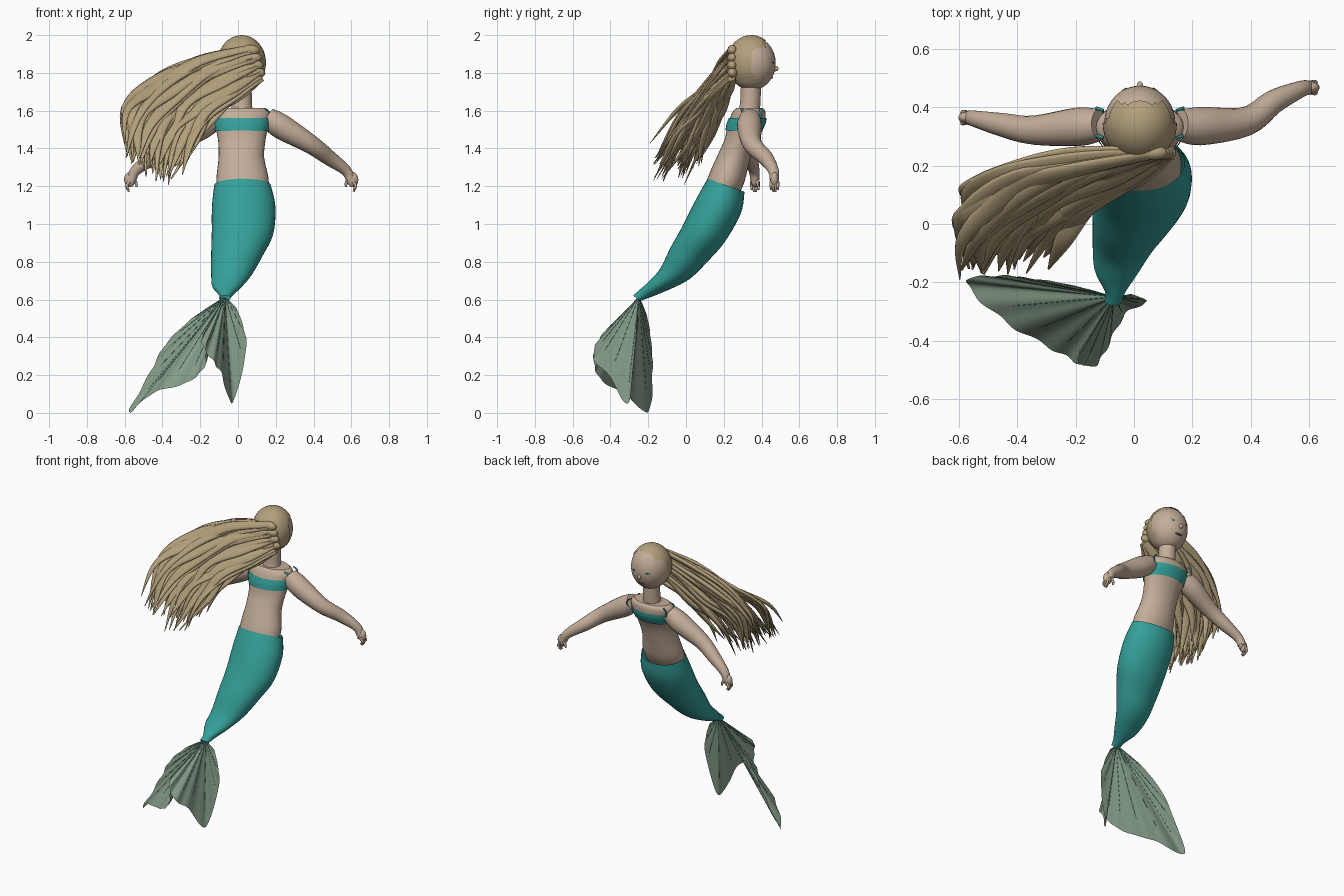
import bpy, bmesh, random
from math import sin, cos, pi
from mathutils import Vector as V

if "Cube" in bpy.data.objects:
    bpy.data.objects.remove(bpy.data.objects["Cube"])

random.seed(4)


def material(name, *rgba):
    m = bpy.data.materials.new(name)
    m.diffuse_color = rgba
    m.use_nodes = True
    m.node_tree.nodes["Principled BSDF"].inputs["Base Color"].default_value = m.diffuse_color
    return m


SKIN = material("skin", .55, .42, .32, 1)
HAIR = material("hair", .45, .35, .2, 1)
TEAL = material("teal", .035, .35, .32, 1)
FIN = material("fin", .24, .34, .25, .65)
RIB = material("fin_ray", .05, .2, .17, 1)
DARK = material("lips", .25, .1, .09, 1)


def spline(rows, k=5):
    """Catmull-Rom interpolation of rows of numbers."""
    p = [rows[0]] + list(rows) + [rows[-1]]
    out = []
    for i in range(1, len(p) - 2):
        for j in range(k):
            t = j / k
            out.append([.5 * (2*b + (c-a)*t + (2*a-5*b+4*c-d)*t*t + (3*b-a-3*c+d)*t**3)
                        for a, b, c, d in zip(*p[i-1:i+3])])
    return out + [list(rows[-1])]


def add_mesh(name, verts, faces, mat):
    me = bpy.data.meshes.new(name)
    me.from_pydata(verts, [], faces)
    me.materials.append(mat)
    for f in me.polygons:
        f.use_smooth = len(f.vertices) < 5
    ob = bpy.data.objects.new(name, me)
    bpy.context.collection.objects.link(ob)
    return ob


def skin_rings(name, rings, mat, caps=True):
    n = len(rings[0])
    faces = [(i*n+j, i*n+(j+1) % n, (i+1)*n+(j+1) % n, (i+1)*n+j)
             for i in range(len(rings)-1) for j in range(n)]
    if caps:
        faces += [tuple(range(n))[::-1], tuple(range((len(rings)-1)*n, len(rings)*n))]
    return add_mesh(name, [v for r in rings for v in r], faces, mat)


def loft(name, rows, mat, n=32, caps=True, k=5):
    """Rows: centre x, y, z, half width in x, depth half-vector y, z."""
    rings = [[(x + hx*cos(2*pi*j/n), y + vy*sin(2*pi*j/n), z + vz*sin(2*pi*j/n)) for j in range(n)]
             for x, y, z, hx, vy, vz in spline(rows, k)]
    return skin_rings(name, rings, mat, caps)


def tube(name, rows, mat, n=12, normal=(0, -1, .3), k=4):
    """Rows: x, y, z, width, thickness; swept along the path."""
    rows = spline(rows, k)
    pts = [V(r[:3]) for r in rows]
    rings = []
    for i, r in enumerate(rows):
        t = (pts[min(i+1, len(pts)-1)] - pts[max(i-1, 0)]).normalized()
        u = t.cross(V(normal)).normalized()
        v = u.cross(t)
        rings.append([pts[i] + u*r[3]*cos(2*pi*j/n) + v*r[4]*sin(2*pi*j/n) for j in range(n)])
    return skin_rings(name, rings, mat)


def ball(name, c, r, mat, keep=None, seg=40):
    bm = bmesh.new()
    bmesh.ops.create_uvsphere(bm, u_segments=seg, v_segments=seg*5//8, radius=1)
    for v in bm.verts:
        v.co = V([c[i] + v.co[i]*r[i] for i in range(3)])
    if keep:
        bmesh.ops.delete(bm, geom=[v for v in bm.verts if not keep(v.co)], context='VERTS')
    for f in bm.faces:
        f.smooth = True
    me = bpy.data.meshes.new(name)
    bm.to_mesh(me)
    bm.free()
    me.materials.append(mat)
    ob = bpy.data.objects.new(name, me)
    bpy.context.collection.objects.link(ob)


# Head, face and scalp
ball("head", (.02, .348, 1.851), (.122, .127, .143), SKIN)
ball("scalp_hair", (.02, .346, 1.854), (.128, .132, .146), HAIR,
     lambda c: c.z > 1.75 and (c.y < .365 or c.z > 1.93 and c.y < .425))
ball("nose", (.02, .472, 1.823), (.011, .018, .015), SKIN, seg=16)
ball("mouth", (.02, .452, 1.775), (.026, .008, .006), DARK, seg=16)
for s in (-1, 1):
    ball("eye", (.02 + s*.047, .455, 1.855), (.016, .01, .013), TEAL, seg=16)
    ball("pupil", (.02 + s*.047, .464, 1.855), (.006, .004, .006), DARK, seg=12)

# Neck, torso and top
loft("neck", [(.02, .33, 1.58, .06, .06, 0), (.02, .34, 1.64, .054, .054, 0),
              (.02, .345, 1.76, .052, .054, 0)], SKIN)
loft("torso", [(.025, .175, 1.15, .135, .085, -.02), (.024, .215, 1.24, .138, .09, -.03),
               (.018, .253, 1.35, .121, .083, -.02), (.02, .285, 1.44, .125, .08, -.01),
               (.02, .318, 1.53, .143, .096, 0), (.02, .333, 1.59, .15, .088, 0),
               (.02, .337, 1.615, .125, .07, 0)], SKIN)
loft("chest_band", [(.02, .304, 1.49, .14, .096, -.004), (.02, .318, 1.53, .15, .103, 0),
                    (.02, .326, 1.56, .154, .1, 0)], TEAL, caps=False)
for s in (-1, 1):
    for y0 in (.29, .385):
        tube("strap", [(.02+s*.14, y0, 1.54, .006, .004), (.02+s*.15, y0+.012, 1.585, .006, .004),
                       (.02+s*.125, y0+.005, 1.61, .006, .004)], TEAL, 8, (s, 0, 0))

# Fish tail
loft("tail", [(.024, .212, 1.205, .15, .098, -.035), (.03, .17, 1.09, .168, .12, -.035),
              (.024, .095, .95, .163, .112, -.042), (-.004, .018, .84, .138, .1, -.035),
              (-.034, -.06, .735, .108, .078, -.027), (-.058, -.15, .67, .078, .05, -.022),
              (-.064, -.225, .628, .037, .025, -.02), (-.07, -.262, .607, .03, .018, -.015)],
     TEAL, 40, False)


# Tail fin: two softly pleated fans with rays
def fan(name, rim, pleats):
    base = V((-.068, -.25, .615))
    rim = [V(r) for r in spline(rim, 16)]
    n, m = len(rim), 14
    mid = (rim[n//4] - base).cross(rim[3*n//4] - base).normalized()

    def point(i, t):
        w = sin(2*pi*pleats*i/(n-1)) * min(1, 2.2*i/n)
        return base.lerp(rim[i], t*(.997 + .003*w)) + mid*(.005*w*t)
    verts = [point(i, (j+.3)/(m-.7)) for i in range(n) for j in range(m)]
    faces = [(i*m+j, i*m+j+1, (i+1)*m+j+1, (i+1)*m+j) for i in range(n-1) for j in range(m-1)]
    add_mesh(name, verts, faces, FIN)
    for q in range(pleats):
        i = int((q+.5)*(n-1)/pleats)
        tube(name + "_ray", [(*point(i, t), .0012, .0012) for t in (.03, .3, .6, .8)], RIB, 5, mid, 2)


fan("fin_left", [(-.15, -.225, .565), (-.26, -.2, .487), (-.386, -.183, .36), (-.468, -.177, .21),
                 (-.577, -.2, .003), (-.45, -.33, .105), (-.28, -.43, .155), (-.18, -.485, .24),
                 (-.17, -.485, .36)], 11)
fan("fin_right", [(-.01, -.24, .56), (.03, -.255, .45), (.042, -.27, .32), (-.03, -.31, .05),
                  (-.085, -.41, .2), (-.13, -.485, .27), (-.185, -.48, .35), (-.19, -.44, .42)], 8)


# Arms and hands
def arm(side, path):
    radii = (.054, .066, .05, .041, .029, .025)
    tube(side + "_arm", [(*p, r, r) for p, r in zip(path, radii)], SKIN, 20)
    x, y, z = path[-1]
    s = 1 if x > 0 else -1
    ball(side + "_palm", (x + s*.01, y, z), (.03, .021, .04), SKIN, seg=20)
    for f in range(4):
        fy = y - .018 + f*.012
        tip = .04 + .012*(f in (1, 2))
        tube(side + "_finger", [(x + s*.012, fy, z-.01, .008, .008), (x + s*.026, fy, z-.033, .008, .008),
                                (x + s*.014, fy, z-tip-.012, .005, .005)], SKIN, 8)
    tube(side + "_thumb", [(x, y+.01, z+.01, .01, .01), (x - s*.022, y+.014, z-.015, .009, .009),
                           (x - s*.026, y+.012, z-.038, .005, .005)], SKIN, 8)


arm("right", [(.155, .34, 1.565), (.23, .336, 1.515), (.385, .352, 1.422), (.48, .42, 1.352),
              (.57, .462, 1.285), (.597, .468, 1.235)])
arm("left", [(-.115, .34, 1.565), (-.19, .334, 1.515), (-.345, .322, 1.425), (-.45, .34, 1.352),
             (-.54, .36, 1.285), (-.563, .365, 1.235)])

# Flowing hair: locks blended between an upper and a lower guide in x-z,
# and between a forward and a rear guide in y
UPPER = [(.06, 1.93), (-.2, 1.86), (-.42, 1.75), (-.575, 1.6), (-.59, 1.36)]
LOWER = [(.12, 1.77), (0, 1.7), (-.14, 1.58), (-.235, 1.45), (-.33, 1.24)]
FRONT = (.25, .235, .19, .13, .06)
REAR_UP = (.235, .18, .09, -.06, -.24)
REAR_LOW = (.235, .15, .06, -.06, -.18)
WIDTH = (.026, .04, .042, .032, .003)


def lock(a, b):
    rows, phase = [], random.uniform(0, 6)
    cut = random.uniform(.55, 1.05)
    for i in range(5):
        wave = .006*i*sin(phase + 2.1*i)
        x = UPPER[i][0]*(1-a) + LOWER[i][0]*a + wave
        z = UPPER[i][1]*(1-a) + LOWER[i][1]*a - (.09*a*(1-a)*i/2) - wave
        y = FRONT[i]*(1-b) + (REAR_UP[i]*(1-a) + REAR_LOW[i]*a)*b + .008*i*sin(phase*3 + 1.7*i)
        rows.append([x, y, z, WIDTH[i]*random.uniform(.7, 1.2), WIDTH[i]*.36])
    rows[4][:3] = V(rows[3][:3]).lerp(V(rows[4][:3]), cut)
    tube("hair_lock", rows, HAIR, 10, (-.35 + random.uniform(-.3, .3), -.75, .55), 6)


for i in range(12):
    for j in range(5):
        lock(min(1, max(0, (i + random.uniform(-.4, .4))/11)), (j + random.uniform(0, 1))/5)

# Small rolled curls where the locks leave the head
for i in range(4):
    ball("hair_root", (.1 - .01*i, .245, 1.8 + .04*i), (.045, .026, .028), HAIR, seg=16)
